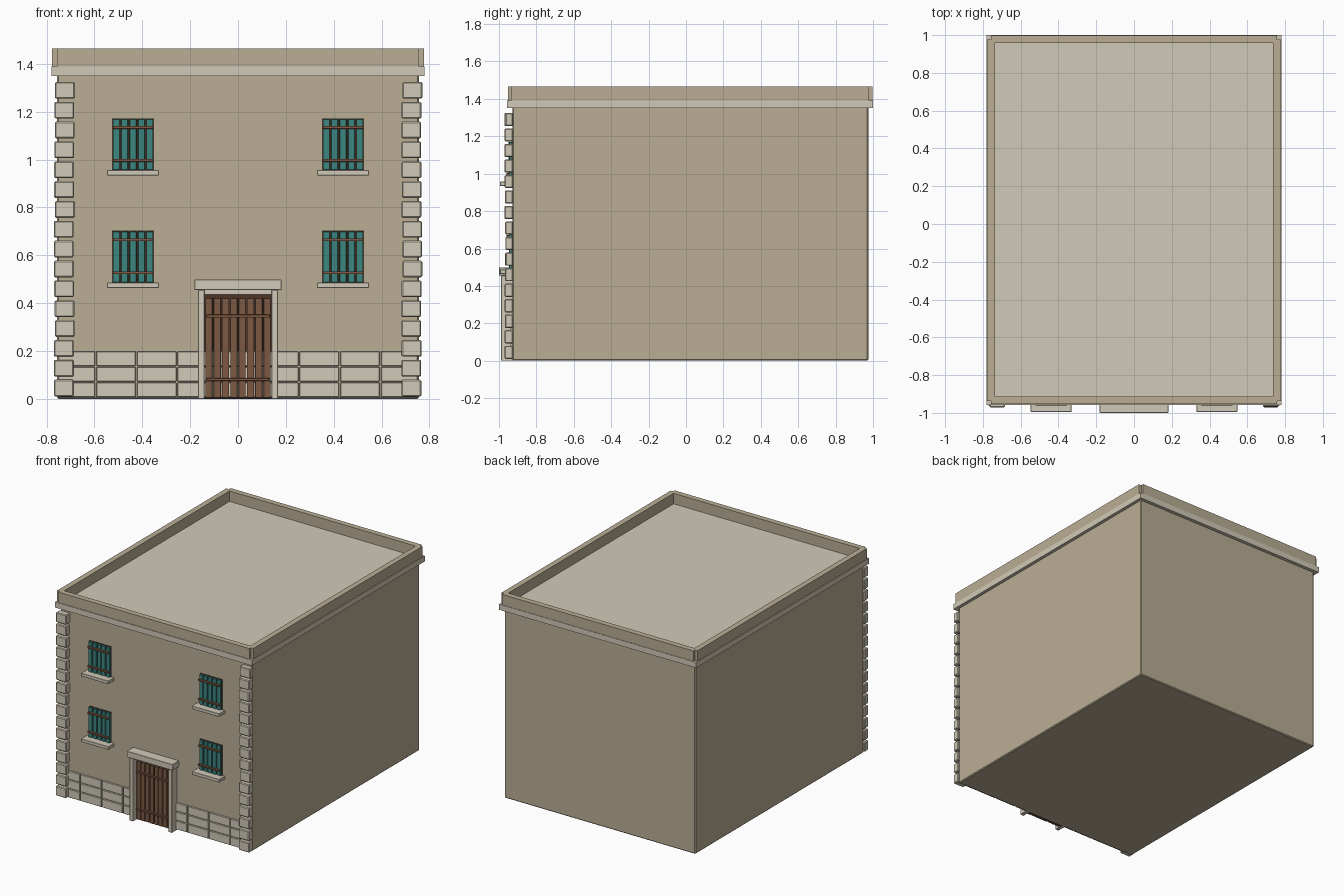
import bpy
import bmesh
import random
from mathutils import Vector

random.seed(4)
cube = bpy.data.objects.get("Cube")
if cube:
    bpy.data.objects.remove(cube, do_unlink=True)


def material(name, r, g, b):
    mat = bpy.data.materials.new(name)
    mat.use_nodes = True
    mat.diffuse_color = (r, g, b, 1)
    bsdf = next(n for n in mat.node_tree.nodes if n.type == "BSDF_PRINCIPLED")
    bsdf.inputs["Base Color"].default_value = (r, g, b, 1)
    bsdf.inputs["Roughness"].default_value = 0.9
    return mat


PLASTER = material("plaster", 0.49, 0.42, 0.30)
STONE = material("stone", 0.64, 0.59, 0.48)
TEAL = material("teal_paint", 0.045, 0.24, 0.22)
WOOD = material("wood", 0.20, 0.10, 0.055)
DARK = material("dark_wood", 0.07, 0.035, 0.02)


def boxes(name, spans, mat, bevel=0.0):
    """One object made of boxes, each given as (x range, y range, z range)."""
    bm = bmesh.new()
    for ranges in spans:
        lo = Vector([min(r) for r in ranges])
        hi = Vector([max(r) for r in ranges])
        verts = bmesh.ops.create_cube(bm, size=1)["verts"]
        for v in verts:
            v.co = (lo + hi) / 2 + v.co * (hi - lo)
    mesh = bpy.data.meshes.new(name)
    bm.to_mesh(mesh)
    bm.free()
    mesh.materials.append(mat)
    obj = bpy.data.objects.new(name, mesh)
    bpy.context.collection.objects.link(obj)
    if bevel:
        mod = obj.modifiers.new("bevel", "BEVEL")
        mod.width = bevel
        mod.segments = 1
    return obj


WALL = -0.928   # plane of the front wall

# Main block and roof slab with its projecting cornice
boxes("building_body", [((-0.757, 0.757), (WALL, 0.975), (0, 1.36))], PLASTER, 0.006)
boxes("cornice_slab", [((-0.78, 0.78), (-0.957, 1.0), (1.35, 1.39))], STONE)

# Parapet walls stop short of each other, leaving a small notch at the corners
TOP = (1.39, 1.465)
boxes("parapet_front", [((-0.757, 0.757), (-0.953, -0.913), TOP)], PLASTER)
boxes("parapet_back", [((-0.757, 0.757), (0.957, 0.997), TOP)], PLASTER)
for side, label in ((1, "left"), (-1, "right")):
    boxes("parapet_" + label,
          [((side * 0.737, side * 0.777), (-0.936, 0.978), TOP)], PLASTER)

# Corner stones
for side, label in ((1, "left"), (-1, "right")):
    stones = []
    for i in range(16):
        z = 0.01 + i * 0.083
        shift = random.uniform(-0.003, 0.003)
        stones.append(((side * (0.685 + shift), side * (0.768 + shift)),
                       (-0.968 + shift, WALL + 0.004), (z, z + 0.07)))
    boxes("corner_stones_" + label, stones, STONE, 0.005)

# Stone base course: three rows running behind the door
blocks = []
for row in range(3):
    z = 0.008 + row * 0.065
    for col in range(-4, 5):
        x = col * 0.17
        half = 0.082
        blocks.append(((max(x - half, -0.75), min(x + half, 0.75)),
                       (-0.939, WALL + 0.01), (z, z + 0.06)))
boxes("base_stones", blocks, STONE, 0.002)


def planks(x, width, count, gap, ys, zs):
    """Evenly spaced vertical boards, with slightly uneven depth."""
    step = width / count
    out = []
    for i in range(count):
        left = x - width / 2 + i * step
        out.append(((left + gap / 2, left + step - gap / 2),
                    (ys[0] + random.uniform(-0.002, 0.002), ys[1]), zs))
    return out


# Shuttered windows with cross bars and sills
for floor, base in (("lower", 0.487), ("upper", 0.957)):
    for side, label in ((1, "left"), (-1, "right")):
        x = side * 0.439
        tag = floor + "_" + label
        boxes("shutter_backing_" + tag,
              [((x - 0.088, x + 0.088), (-0.932, -0.92), (base, base + 0.216))], DARK)
        boxes("shutter_boards_" + tag,
              planks(x, 0.176, 5, 0.007, (-0.946, -0.925), (base, base + 0.212)),
              TEAL, 0.001)
        boxes("shutter_bars_" + tag,
              [((x - 0.084, x + 0.084), (-0.960, -0.94), (base + h, base + h + 0.012))
               for h in (0.034, 0.172)], WOOD, 0.001)
        boxes("window_sill_" + tag,
              [((x - 0.108, x + 0.108), (-0.995, WALL + 0.01), (base - 0.023, base))],
              STONE, 0.002)

# Door of boards with two bars
boxes("door_backing", [((-0.14, 0.14), (-0.934, -0.92), (0, 0.437))], DARK)
boxes("door_boards", planks(0, 0.278, 8, 0.005, (-0.952, -0.936), (0.004, 0.42)),
      WOOD, 0.001)
boxes("door_bars", [((-0.133, 0.133), (-0.965, -0.945), (z, z + 0.012))
                    for z in (0.075, 0.340)], WOOD, 0.001)

# Door surround
boxes("door_jambs", [((s * 0.14, s * 0.168), (-0.988, WALL + 0.01), (0, 0.456))
                     for s in (1, -1)], STONE, 0.002)
boxes("door_header", [((-0.141, 0.141), (-0.97, WALL + 0.01), (0.437, 0.457))], STONE)
boxes("door_lintel", [((-0.182, 0.182), (-1.0, WALL + 0.01), (0.455, 0.498))],
      STONE, 0.002)
